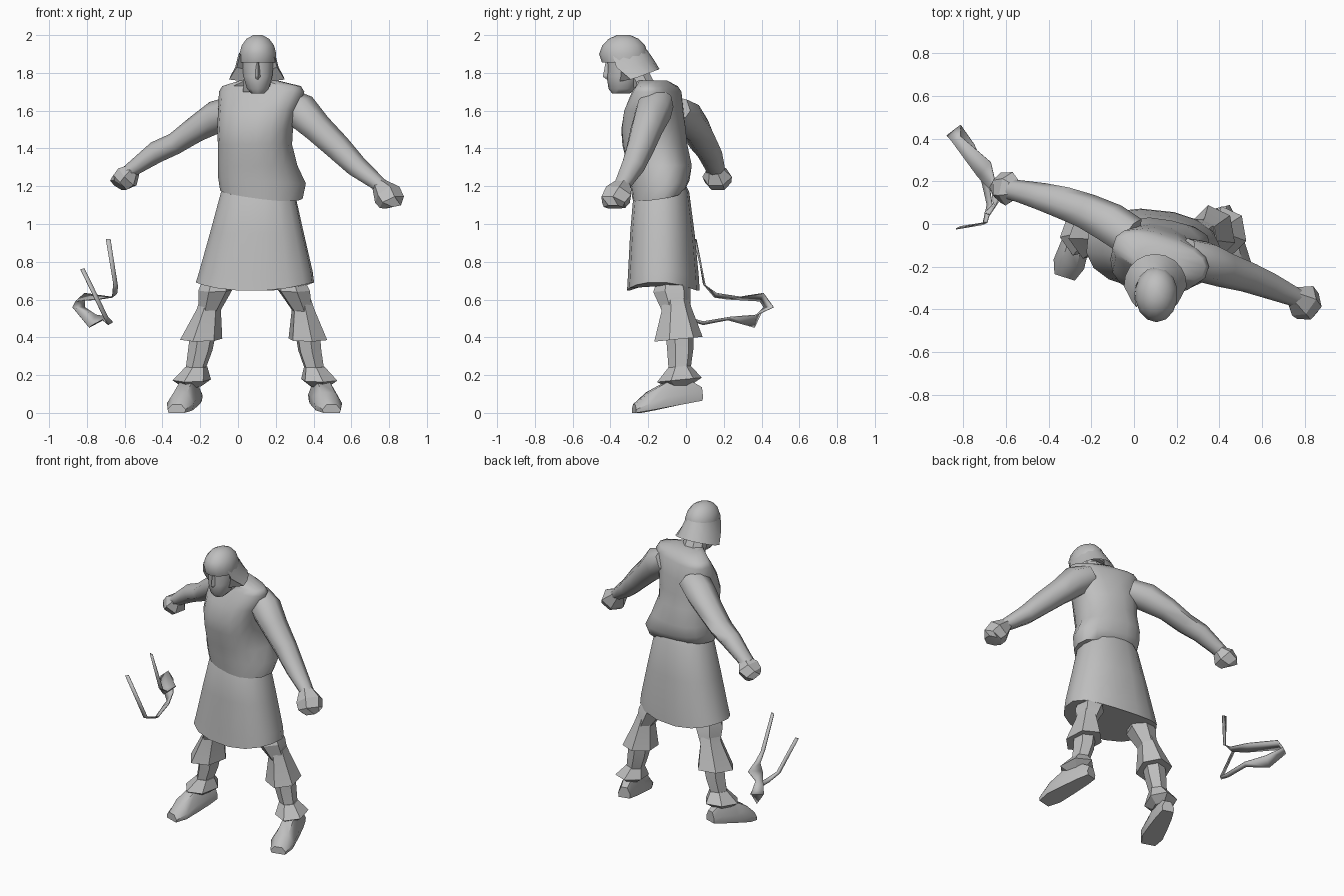
import bpy, bmesh, math
from mathutils import Vector, Matrix

GREY = bpy.data.materials.new("plain_grey")
GREY.diffuse_color = (0.52, 0.52, 0.52, 1)


def finish(name, bm, angle):
    bmesh.ops.recalc_face_normals(bm, faces=bm.faces)
    mesh = bpy.data.meshes.new(name)
    bm.to_mesh(mesh)
    bm.free()
    mesh.materials.append(GREY)
    ob = bpy.data.objects.new(name, mesh)
    bpy.context.collection.objects.link(ob)
    bpy.ops.object.select_all(action='DESELECT')
    ob.select_set(True)
    bpy.context.view_layer.objects.active = ob
    bpy.ops.object.shade_smooth_by_angle(angle=math.radians(angle))
    return ob


def loft(name, rings, angle=40, closed=True):
    """Skin a list of equal-length point rings."""
    bm = bmesh.new()
    rows = [[bm.verts.new(p) for p in r] for r in rings]
    n = len(rows[0])
    for a, b in zip(rows, rows[1:]):
        for i in range(n if closed else n - 1):
            j = (i + 1) % n
            bm.faces.new((a[i], a[j], b[j], b[i]))
    if closed:
        bm.faces.new(rows[0])
        bm.faces.new(rows[-1])
    return finish(name, bm, angle)


def ring(c, rx, ry, rot=0, n=12, power=1.0, tilt=0, bulge=0, lift=0, slope=0):
    """Level ring; power below 1 squares it, tilt raises the back, lift raises
    the sides, slope raises along x, bulge swells the back right corner."""
    out = []
    for i in range(n):
        a = 2 * math.pi * (i + 0.5) / n
        s, t = math.cos(a), math.sin(a)
        p = Vector((rx * math.copysign(abs(s) ** power, s), ry * math.copysign(abs(t) ** power, t), 0))
        p = Matrix.Rotation(math.radians(rot), 3, 'Z') @ p
        swell = bulge * max(0, math.cos(a - math.radians(25))) ** 2
        p += Vector((swell, 0.25 * swell, tilt * p.y + slope * p.x + lift * s * s))
        out.append(Vector(c) + p)
    return out


def tube(name, path, n=8, angle=40):
    """Path entries: x, y, z, vertical radius, sideways radius."""
    pts = [Vector(p[:3]) for p in path]
    rings = []
    for i, p in enumerate(path):
        d = (pts[min(i + 1, len(pts) - 1)] - pts[max(i - 1, 0)]).normalized()
        side = d.cross(Vector((0, 0, 1))).normalized()
        up = side.cross(d)
        rings.append([pts[i] + up * p[3] * math.sin(2 * math.pi * k / n)
                      + side * p[4] * math.cos(2 * math.pi * k / n) for k in range(n)])
    return loft(name, rings, angle)


# Tunic body, turned so one shoulder leads, bagging out over the rear hip
loft("tunic_top", [
    ring((0.10, -0.15, 1.15), 0.17, 0.11, -8, 16, 0.85, 0.1, 0.04, 0, -0.10),
    ring((0.10, -0.145, 1.155), 0.195, 0.135, -8, 16, 0.85, 0.15, 0.05, 0, -0.12),
    ring((0.095, -0.14, 1.23), 0.20, 0.155, -8, 16, 0.85, 0, 0.068, 0, -0.08),
    ring((0.09, -0.14, 1.31), 0.195, 0.167, -10, 16, 0.85, 0, 0.03),
    ring((0.09, -0.165, 1.42), 0.195, 0.168, -13, 16, 0.85),
    ring((0.09, -0.172, 1.50), 0.20, 0.166, -14, 16, 0.85),
    ring((0.105, -0.17, 1.60), 0.212, 0.146, -17, 16, 0.85),
    ring((0.125, -0.155, 1.70), 0.232, 0.105, -18, 16, 0.8),
    ring((0.125, -0.155, 1.73), 0.215, 0.085, -18, 16, 0.8),
    ring((0.11, -0.18, 1.76), 0.10, 0.08, -15, 16),
], 50)

# Flared skirt, hem dipping at front and back, closed underneath
loft("skirt", [
    ring((0.09, -0.12, 0.647), 0.315, 0.188, -6, 16, 0.85, lift=0.045),
    ring((0.095, -0.12, 0.72), 0.302, 0.184, -6, 16, 0.85, lift=0.03),
    ring((0.10, -0.125, 0.95), 0.25, 0.168, -6, 16, 0.85),
    ring((0.105, -0.13, 1.17), 0.195, 0.145, -6, 16, 0.85),
    ring((0.105, -0.13, 1.24), 0.16, 0.11, -6, 16, 0.85),
], 45)

# Neck and face
loft("neck", [ring((0.10, -0.21, 1.70), 0.08, 0.075, 0, 8),
              ring((0.10, -0.28, 1.84), 0.07, 0.07, 0, 8)])
loft("face", [
    ring((0.105, -0.345, 1.69), 0.035, 0.045, 0, 10),
    ring((0.105, -0.335, 1.715), 0.06, 0.075, 0, 10),
    ring((0.105, -0.33, 1.78), 0.08, 0.09, 0, 10),
    ring((0.105, -0.325, 1.835), 0.085, 0.09, 0, 10),
    ring((0.105, -0.325, 1.90), 0.085, 0.10, 0, 10),
], 50)
loft("nose", [[(0.105 - w, -0.40, z), (0.105, y, z), (0.105 + w, -0.40, z)]
              for w, y, z in ((0.018, -0.42, 1.765), (0.022, -0.44, 1.78), (0.012, -0.425, 1.86))], 20)

# Helmet dome and its flaring neck guard
loft("helmet_dome", [
    ring((0.105, -0.325, 1.855), 0.098, 0.12, 0, 14, 1, 0.0),
    ring((0.105, -0.33, 1.90), 0.10, 0.13, 0, 14),
    ring((0.105, -0.33, 1.945), 0.088, 0.113, 0, 14),
    ring((0.105, -0.33, 1.98), 0.062, 0.08, 0, 14),
    ring((0.105, -0.33, 2.0), 0.025, 0.035, 0, 14),
], 50)


def guard_arc(cy, rx, ry, z_side, z_back, start):
    """Arc behind the head, with its ends turned in to meet the cheeks."""
    angles = [math.radians(-start + (180 + 2 * start) * k / 10) for k in range(11)]
    arc = [(0.1 + rx * math.cos(a), cy + ry * math.sin(a), z_side + (z_back - z_side) * max(math.sin(a), 0))
           for a in angles]
    return [(0.175, -0.35, z_side - 0.01)] + arc + [(0.03, -0.35, z_side - 0.01)]


loft("helmet_neck_guard", [
    guard_arc(-0.335, 0.097, 0.13, 1.90, 1.92, 25),
    guard_arc(-0.315, 0.115, 0.145, 1.83, 1.87, 22),
    guard_arc(-0.285, 0.147, 0.145, 1.765, 1.82, 3),
], 50, closed=False)

# Arms
tube("rear_arm", [
    (-0.02, -0.06, 1.60, 0.08, 0.10), (-0.11, 0.0, 1.565, 0.09, 0.10), (-0.22, 0.055, 1.50, 0.072, 0.088),
    (-0.33, 0.095, 1.425, 0.06, 0.08), (-0.43, 0.125, 1.38, 0.06, 0.068), (-0.53, 0.15, 1.31, 0.045, 0.055),
    (-0.58, 0.16, 1.275, 0.038, 0.05)], 7, 60)
tube("front_arm", [
    (0.24, -0.14, 1.65, 0.08, 0.08), (0.33, -0.175, 1.595, 0.10, 0.10), (0.42, -0.21, 1.505, 0.082, 0.088),
    (0.53, -0.245, 1.40, 0.073, 0.075), (0.63, -0.285, 1.30, 0.06, 0.065), (0.72, -0.325, 1.23, 0.045, 0.052),
    (0.765, -0.345, 1.195, 0.038, 0.045)], 7, 60)

# Clenched hands
tube("rear_hand", [
    (-0.555, 0.155, 1.285, 0.04, 0.05), (-0.585, 0.165, 1.25, 0.07, 0.08),
    (-0.625, 0.17, 1.22, 0.06, 0.07), (-0.635, 0.165, 1.205, 0.05, 0.05)], 6, 20)
tube("front_hand", [
    (0.745, -0.335, 1.21, 0.04, 0.045), (0.79, -0.36, 1.155, 0.075, 0.085),
    (0.815, -0.385, 1.115, 0.068, 0.078), (0.82, -0.385, 1.09, 0.05, 0.05)], 6, 20)


# Legs: each joint is x, y, z, x radius, y radius
def leg(side, joints, turn):
    for k, part in enumerate(("thigh", "knee_cuff", "shin", "ankle_cuff")):
        loft(side + "_" + part, [ring(j[:3], j[3], j[4], turn, 6, 1, 0.1) for j in joints[3 * k:3 * k + 3]], 25)


leg("rear_leg", [
    (-0.11, -0.08, 0.72, 0.07, 0.07), (-0.12, -0.075, 0.65, 0.09, 0.10), (-0.15, -0.05, 0.54, 0.055, 0.075),
    (-0.145, -0.055, 0.60, 0.055, 0.07), (-0.155, -0.05, 0.55, 0.062, 0.08), (-0.195, -0.04, 0.39, 0.11, 0.13),
    (-0.18, -0.035, 0.45, 0.07, 0.075), (-0.20, -0.03, 0.33, 0.065, 0.07), (-0.235, -0.035, 0.19, 0.047, 0.055),
    (-0.22, -0.035, 0.245, 0.058, 0.06), (-0.245, -0.035, 0.175, 0.10, 0.12), (-0.245, -0.035, 0.14, 0.05, 0.06)], -20)
leg("front_leg", [
    (0.28, -0.08, 0.72, 0.07, 0.07), (0.295, -0.075, 0.65, 0.09, 0.10), (0.34, -0.05, 0.54, 0.055, 0.075),
    (0.335, -0.055, 0.60, 0.055, 0.07), (0.345, -0.05, 0.55, 0.062, 0.08), (0.37, -0.04, 0.39, 0.107, 0.13),
    (0.365, -0.035, 0.45, 0.07, 0.075), (0.38, -0.03, 0.33, 0.065, 0.07), (0.415, -0.035, 0.19, 0.05, 0.055),
    (0.405, -0.035, 0.245, 0.058, 0.06), (0.43, -0.035, 0.175, 0.10, 0.12), (0.43, -0.035, 0.14, 0.05, 0.06)], 10)


# Shoes with soles sloping down to the toes
def shoe(name, heel, toe):
    heel, toe = Vector(heel), Vector(toe)
    side = (toe - heel).cross(Vector((0, 0, 1))).normalized()
    rings = []
    for t, w, h in ((0, 0.04, 0.07), (0.2, 0.055, 0.125), (0.5, 0.067, 0.135), (0.8, 0.075, 0.095), (1, 0.05, 0.045)):
        c = heel.lerp(toe, t)
        rings.append([c + side * w * a + Vector((0, 0, h * b)) for a, b in (
            (-0.9, 0), (0.9, 0), (1, 0.4), (0.5, 1), (-0.5, 1), (-1, 0.4))])
    loft(name, rings, 45)


shoe("rear_shoe", (-0.225, 0.06, 0.065), (-0.325, -0.25, 0.0))
shoe("front_shoe", (0.41, 0.08, 0.065), (0.495, -0.275, 0.0))

# Loose bent strap beside the figure: pairs of edge points along its length
strap_edges = [
    ((-0.70, 0.05, 0.92), (-0.675, 0.04, 0.92)),
    ((-0.66, 0.09, 0.68), (-0.635, 0.10, 0.67)),
    ((-0.665, 0.15, 0.61), (-0.64, 0.16, 0.63)),
    ((-0.73, 0.22, 0.60), (-0.67, 0.29, 0.61)),
    ((-0.855, 0.39, 0.59), (-0.81, 0.41, 0.63)),
    ((-0.875, 0.41, 0.56), (-0.81, 0.46, 0.56)),
    ((-0.79, 0.36, 0.455), (-0.75, 0.37, 0.52)),
    ((-0.72, 0.22, 0.495), (-0.69, 0.24, 0.51)),
    ((-0.69, 0.09, 0.47), (-0.665, 0.09, 0.485)),
    ((-0.71, 0.00, 0.50), (-0.69, 0.01, 0.51)),
    ((-0.835, -0.02, 0.76), (-0.815, -0.01, 0.765)),
]
strap = loft("loose_strap", strap_edges, 25, closed=False)
strap.modifiers.new("thickness", 'SOLIDIFY').thickness = 0.006
